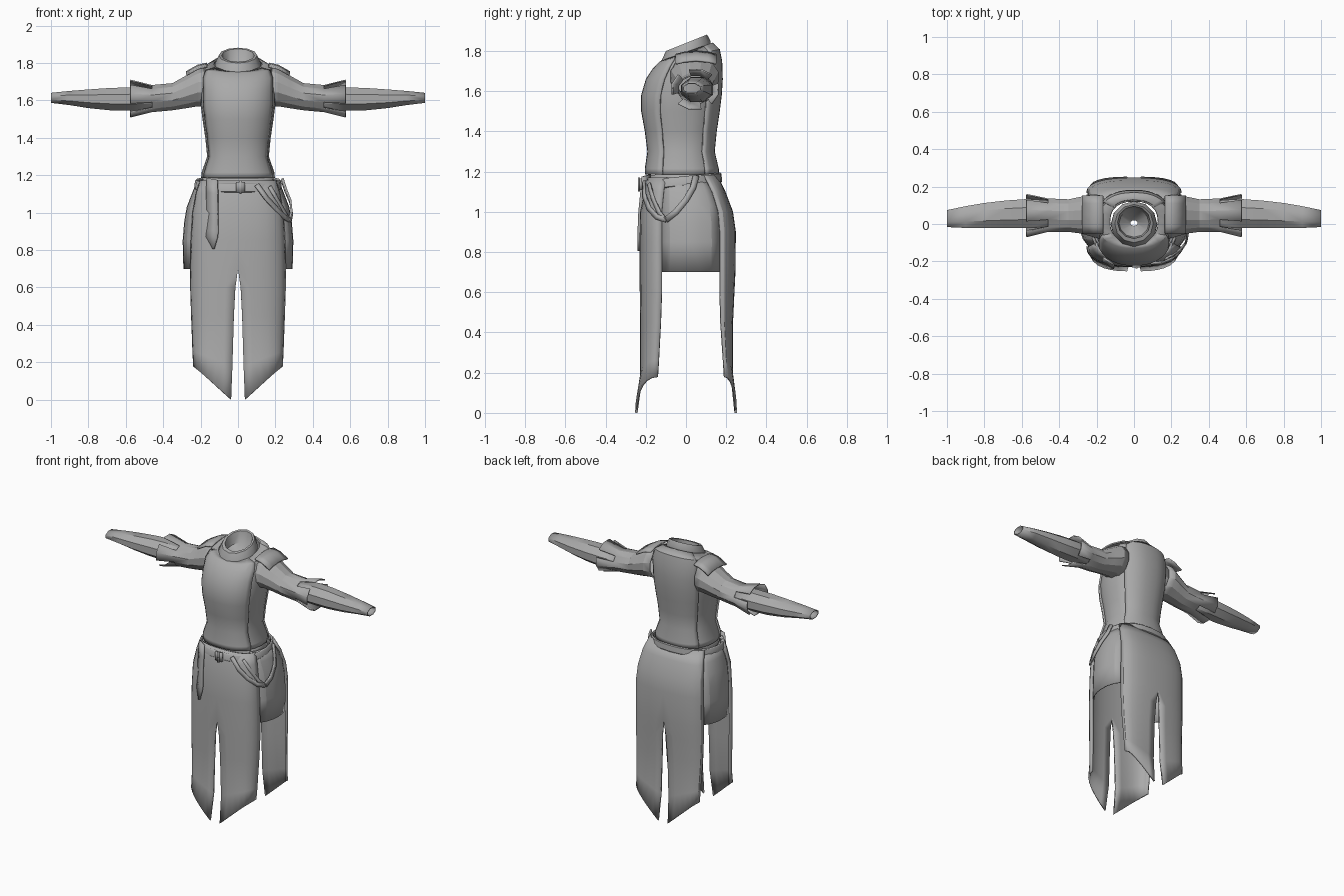
import bpy, bmesh, math
from mathutils import Vector

if "Cube" in bpy.data.objects:
    bpy.data.objects.remove(bpy.data.objects["Cube"])

cloth = bpy.data.materials.new("grey cloth")
cloth.diffuse_color = (0.4, 0.4, 0.4, 1)
cloth.use_nodes = True
cloth.node_tree.nodes["Principled BSDF"].inputs["Base Color"].default_value = cloth.diffuse_color


def build(name, grid, closed=False, thick=0.01, offset=-1, mirror=False, angle=30, skip=None):
    """Skin a grid of rows of points; optionally close rows, mirror in x, thicken."""
    bm = bmesh.new()
    rows = [[bm.verts.new(p) for p in row] for row in grid]
    n = len(rows[0])
    for i in range(len(rows) - 1):
        for j in range(n if closed else n - 1):
            if skip and skip(i, j):
                continue
            k = (j + 1) % n
            bm.faces.new((rows[i][j], rows[i][k], rows[i + 1][k], rows[i + 1][j]))
    bmesh.ops.remove_doubles(bm, verts=bm.verts, dist=0.0005)
    bmesh.ops.recalc_face_normals(bm, faces=bm.faces)
    me = bpy.data.meshes.new(name)
    bm.to_mesh(me)
    bm.free()
    me.materials.append(cloth)
    ob = bpy.data.objects.new(name, me)
    bpy.context.collection.objects.link(ob)
    if mirror:
        ob.modifiers.new("mirror", 'MIRROR').use_clip = True
    if thick:
        so = ob.modifiers.new("thickness", 'SOLIDIFY')
        so.thickness, so.offset = thick, offset
    bpy.context.view_layer.objects.active = ob
    ob.select_set(True)
    bpy.ops.object.shade_smooth_by_angle(angle=math.radians(angle))
    ob.select_set(False)
    return ob


def power(v, e):
    return math.copysign(abs(v) ** e, v)


def ring(z, hx, yf, yb, tilt=0, a0=0, a1=360, n=24, grow=0, e=0.85):
    """Rounded horizontal section, front at angle 270; tilt lifts the back."""
    cy, hy = (yf + yb) / 2, (yb - yf) / 2
    pts = []
    full = a1 - a0 == 360
    for i in range(n if full else n + 1):
        a = math.radians(a0 + (a1 - a0) * i / n)
        x = (hx + grow) * power(math.cos(a), e)
        y = cy + (hy + grow) * power(math.sin(a), e)
        pts.append((x, y, z + tilt * y))
    return pts


# Torso and raised front and back panels
torso = [(1.185, .197, -.195, .155), (1.215, .195, -.195, .155), (1.30, .165, -.182, .135),
         (1.40, .175, -.195, .145), (1.50, .19, -.213, .16), (1.58, .20, -.213, .17),
         (1.66, .20, -.19, .175), (1.73, .20, -.155, .172, .1), (1.775, .185, -.12, .16, .2),
         (1.795, .13, -.10, .125, .35)]
build("torso", [ring(*r) for r in torso], True, .008)
build("front_panel", [ring(*r, *([0] * (5 - len(r))), a0=209, a1=331, n=12, grow=.01) for r in torso], thick=.012)
build("back_panel", [ring(*r, *([0] * (5 - len(r))), a0=37, a1=143, n=12, grow=.008) for r in torso], thick=.01)

# Collar: flared outside, folded over into a funnel
collar = [(1.772, .125, -.128, .12, .4), (1.80, .122, -.122, .122, .4), (1.84, .103, -.10, .105, .4),
          (1.838, .088, -.078, .095, .4), (1.77, .08, -.07, .08, .35), (1.735, .02, -.01, .02, .2)]
build("collar", [ring(*r, n=12, e=1) for r in collar], True, 0, angle=35)


# Sleeves, mirrored
def arm_ring(x, y0, y1, z0, z1, n=12, turn=.5):
    return [(x, (y0 + y1) / 2 + (y1 - y0) / 2 * math.cos(2 * math.pi * (i + turn) / n),
             (z0 + z1) / 2 + (z1 - z0) / 2 * math.sin(2 * math.pi * (i + turn) / n)) for i in range(n)]


upper = [(.17, -.085, .155, 1.56, 1.785), (.215, -.075, .165, 1.565, 1.775), (.28, -.055, .15, 1.555, 1.735),
         (.35, -.045, .135, 1.545, 1.695), (.46, -.045, .14, 1.535, 1.685), (.575, -.075, .165, 1.505, 1.715)]
build("upper_sleeve", [arm_ring(*r, turn=0.5) for r in upper], True, .008, mirror=True, angle=20,
      skip=lambda i, j: i == 4 and j % 3 == 0)
fore = [(.42, -.03, .13, 1.55, 1.665), (.57, -.028, .14, 1.54, 1.675), (.68, -.028, .132, 1.542, 1.672),
        (.80, -.028, .118, 1.555, 1.663), (.90, -.026, .10, 1.572, 1.654), (1.0, -.02, .078, 1.585, 1.643)]
build("forearm_sleeve", [arm_ring(*r, n=8) for r in fore], True, .006, mirror=True, angle=35)

# Shoulder pieces lying over the sleeve seam
build("shoulder_piece", [[(x, y, z - 1.6 * (y - .05) ** 2) for y in (-.05, -.01, .05, .11, .15)]
                         for x, z in ((.165, 1.797), (.215, 1.786), (.275, 1.752))], thick=.01, offset=0, mirror=True)


# Long split skirt panels: z inner, z outer, x inner, x outer, y middle, y edge
def skirt_panel(name, rows):
    grid = []
    for zi, zo, xi, xo, ym, ye in rows:
        us = [k / 7 for k in range(8)]
        grid.append([(xi + (xo - xi) * math.sin(u * math.pi / 2), ym + (ye - ym) * u ** 2.2,
                      zi + (zo - zi) * math.sin(u * math.pi / 2)) for u in us])
    build(name, grid, thick=.012, offset=0, mirror=True)


skirt_panel("front_skirt", [
    (1.17, 1.17, 0, .20, -.185, -.10), (1.10, 1.10, 0, .22, -.20, -.11), (1.0, 1.0, 0, .238, -.222, -.12),
    (.85, .85, 0, .247, -.225, -.12), (.70, .70, 0, .25, -.225, -.12), (.60, .60, .014, .25, -.224, -.12),
    (.45, .45, .022, .245, -.222, -.125), (.18, .26, .030, .238, -.222, -.135), (0.0, .178, .037, .234, -.247, -.14)])
skirt_panel("back_skirt", [
    (1.18, 1.18, 0, .20, .15, .09), (1.10, 1.10, 0, .225, .19, .13), (1.0, 1.0, 0, .24, .228, .16),
    (.90, .90, 0, .248, .242, .168), (.70, .70, 0, .25, .24, .168), (.60, .60, .014, .25, .235, .168),
    (.45, .45, .022, .245, .228, .172), (.18, .26, .030, .238, .228, .185), (0.0, .178, .037, .234, .247, .19)])

# Short side skirts: z, x middle, x edge, y front, y back
side = [(1.17, .215, .17, -.12, .11), (1.10, .243, .20, -.125, .14), (1.03, .27, .22, -.13, .165),
        (.95, .284, .228, -.13, .175), (.85, .292, .232, -.13, .178), (.70, .288, .232, -.13, .175)]
build("side_skirt", [[(xm - (xm - xe) * abs(2 * k / 6 - 1) ** 2.5, yf + (yb - yf) * k / 6, z)
                      for k in range(7)] for z, xm, xe, yf, yb in side],
      thick=.008, offset=0, mirror=True, angle=15)

# Waist lining between torso and skirt
build("waist_lining", [ring(1.145, .20, -.18, .14, .1), ring(1.20, .185, -.18, .14, .1)], True, .006)

# Belt and buckle
build("belt", [ring(1.128, .228, -.205, .175, .1), ring(1.134, .234, -.212, .18, .1),
               ring(1.172, .230, -.208, .176, .1), ring(1.178, .224, -.202, .17, .1)], True, .012, angle=40)
build("buckle", [[(x, -.225, z) for x in (-.012, .038)] for z in (1.108, 1.165)], thick=.014, offset=0)
build("buckle_bar", [[(x, -.234, z) for x in (.008, .02)] for z in (1.10, 1.172)], thick=.01, offset=0)

# Hanging belt end with a pointed tip
strap = [(-.165, -.11, 1.175, -.215), (-.168, -.108, 1.10, -.222), (-.165, -.108, 1.0, -.232),
         (-.168, -.106, .90, -.236), (-.17, -.112, .865, -.237), (-.136, -.13, .805, -.237)]
build("hanging_strap", [[(a, y + .035, z + .01) if k == 0 else (b, y, z) for k, b in ((0, a), (1, b))]
                        for a, b, z, y in strap], thick=.012, offset=0)


# Slung straps on the hip
def ribbon(name, pts, width):
    pts = [Vector(p) for p in pts]
    grid = []
    for i, p in enumerate(pts):
        t = (pts[min(i + 1, len(pts) - 1)] - pts[max(i - 1, 0)]).normalized()
        w = t.cross(Vector((p.x, p.y, 0)).normalized()).normalized() * width / 2
        grid.append([p - w, p + w])
    build(name, grid, thick=.01, offset=0, angle=40)


ribbon("hip_strap_front", [(.10, -.21, 1.15), (.15, -.208, 1.08), (.205, -.185, 1.02),
                           (.25, -.145, .975), (.278, -.10, .96)], .026)
ribbon("hip_strap_back", [(.278, -.10, .96), (.288, -.05, 1.0), (.28, 0, 1.06),
                          (.255, .035, 1.12), (.236, .05, 1.18)], .03)
ribbon("hip_strap_inner", [(.17, -.185, 1.14), (.21, -.165, 1.07), (.25, -.135, 1.0), (.278, -.10, .955)], .02)
